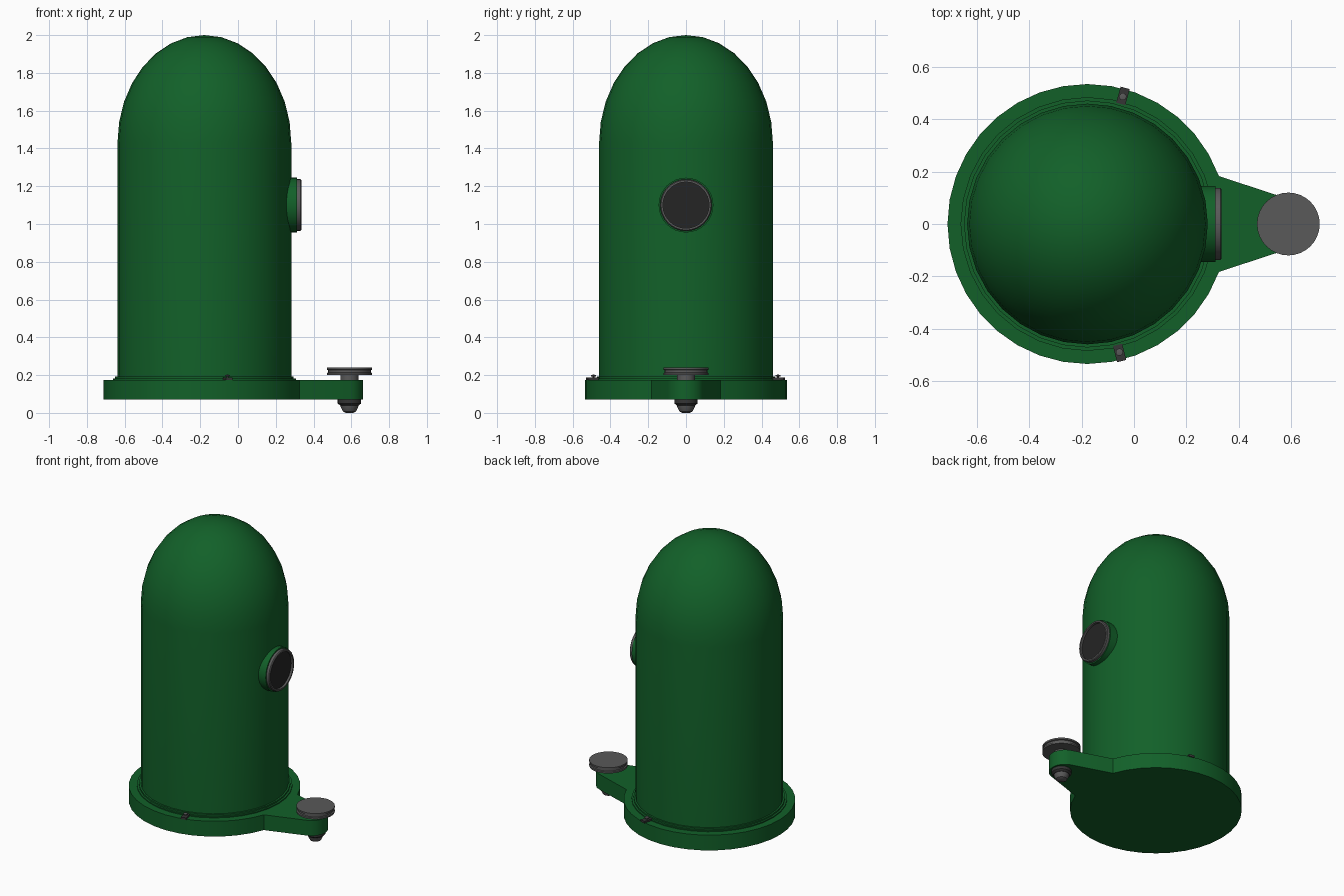
import bpy, bmesh, math
from math import sin, cos, pi, radians
from mathutils import Matrix

if "Cube" in bpy.data.objects:
    bpy.data.objects.remove(bpy.data.objects["Cube"])

CX = -0.178          # axis of the housing
PIVOT = 0.59         # axis of the thumbscrew


def material(name, rgb):
    m = bpy.data.materials.new(name)
    m.use_nodes = True
    m.diffuse_color = (*rgb, 1)
    bsdf = m.node_tree.nodes["Principled BSDF"]
    bsdf.inputs["Base Color"].default_value = (*rgb, 1)
    bsdf.inputs["Roughness"].default_value = 0.6
    return m


green = material("green paint", (0.006, 0.118, 0.022))
grey = material("grey metal", (0.1, 0.1, 0.1))
dark = material("dark glass", (0.018, 0.018, 0.018))
black = material("black metal", (0.035, 0.035, 0.035))


def finish(name, bm, mat, matrix=Matrix()):
    bmesh.ops.remove_doubles(bm, verts=bm.verts, dist=1e-5)
    bmesh.ops.recalc_face_normals(bm, faces=bm.faces)
    mesh = bpy.data.meshes.new(name)
    bm.to_mesh(mesh)
    bm.free()
    mesh.materials.append(mat)
    ob = bpy.data.objects.new(name, mesh)
    bpy.context.collection.objects.link(ob)
    ob.matrix_world = matrix
    bpy.ops.object.select_all(action='DESELECT')
    ob.select_set(True)
    bpy.context.view_layer.objects.active = ob
    bpy.ops.object.shade_smooth_by_angle(angle=radians(30))
    return ob


def lathe(name, profile, mat, matrix, segs=32):
    """Spin a (radius, height) profile about the local z axis."""
    bm = bmesh.new()
    vs = [bm.verts.new((r, 0, z)) for r, z in profile]
    es = [bm.edges.new(p) for p in zip(vs, vs[1:])]
    bmesh.ops.spin(bm, geom=vs + es, axis=(0, 0, 1), cent=(0, 0, 0),
                   angle=2 * pi, steps=segs, use_duplicate=False)
    return finish(name, bm, mat, matrix)


def prism(name, outline, z0, z1, mat):
    bm = bmesh.new()
    face = bm.faces.new([bm.verts.new((x, y, z0)) for x, y in outline])
    top = bmesh.ops.extrude_face_region(bm, geom=[face])["geom"]
    bmesh.ops.translate(bm, vec=(0, 0, z1 - z0),
                        verts=[v for v in top if isinstance(v, bmesh.types.BMVert)])
    return finish(name, bm, mat)


def arc(cx, r, a0, a1, n):
    return [(cx + r * cos(radians(a0 + (a1 - a0) * i / n)),
             r * sin(radians(a0 + (a1 - a0) * i / n))) for i in range(n + 1)]


# Base plate: round flange joined to a tapered arm with a rounded end
prism("base_plate", arc(CX, 0.535, 20, 340, 32) + arc(0.562, 0.1, -72, 72, 12),
      0.07, 0.175, green)

# Domed housing with an elongated cap
housing_axis = Matrix.Translation((CX, 0, 0))
dome = [(0.46 * cos(i * pi / 16), 1.43 + 0.57 * sin(i * pi / 16)) for i in range(8)]
lathe("domed_housing", [(0, 0.17), (0.46, 0.17)] + dome + [(0, 2.0)],
      green, housing_axis)

# Seating lip around the foot of the housing
lathe("housing_lip", [(0.45, 0.17), (0.485, 0.17), (0.485, 0.182), (0.472, 0.182),
                      (0.472, 0.192), (0.45, 0.192)], green, housing_axis)

# Side port: green collar, grey rim and recessed dark window
port = Matrix.Translation((0, 0, 1.1)) @ Matrix.Rotation(pi / 2, 4, 'Y')
lathe("port_collar", [(0, 0.2), (0.145, 0.2), (0.145, 0.312), (0, 0.312)], green, port)
lathe("port_rim", [(0.122, 0.305), (0.137, 0.305), (0.137, 0.33), (0.132, 0.335),
                   (0.122, 0.335), (0.122, 0.305)], grey, port)
lathe("port_window", [(0, 0.31), (0.123, 0.31), (0.123, 0.32), (0, 0.32)], dark, port)

# Thumbscrew through the arm: grooved disc, shaft and foot nut
screw = Matrix.Translation((PIVOT, 0, 0))
lathe("thumbscrew_disc", [(0, 0.2), (0.12, 0.2), (0.12, 0.211), (0.113, 0.214),
                          (0.113, 0.226), (0.12, 0.229), (0.12, 0.24), (0, 0.24)],
      grey, screw)
lathe("thumbscrew_shaft", [(0, 0.06), (0.048, 0.06), (0.048, 0.202), (0, 0.202)],
      grey, screw, 24)
lathe("foot_nut", [(0, 0.075), (0.062, 0.075), (0.062, 0.05), (0.05, 0.04),
                   (0, 0.04)], black, screw, 24)
lathe("foot_tip", [(0, 0.045), (0.048, 0.045), (0.046, 0.03), (0.035, 0.008),
                   (0.02, 0), (0, 0)], grey, screw, 24)

# Retaining clips with small screws on both sides of the flange
for side, angle in (("left", 74.5), ("right", -76)):
    place = housing_axis @ Matrix.Rotation(radians(angle), 4, 'Z')
    bm = bmesh.new()
    bmesh.ops.create_cube(bm, size=1, matrix=Matrix.Translation((0.508, 0, 0.18))
                          @ Matrix.Diagonal((0.064, 0.036, 0.014, 1)))
    finish("clip_plate_" + side, bm, black, place)
    lathe("clip_screw_" + side, [(0, 0.18), (0.006, 0.18), (0.006, 0.193),
                                 (0.014, 0.194), (0.014, 0.2), (0, 0.203)],
          grey, place @ Matrix.Translation((0.505, 0, 0)), 12)
